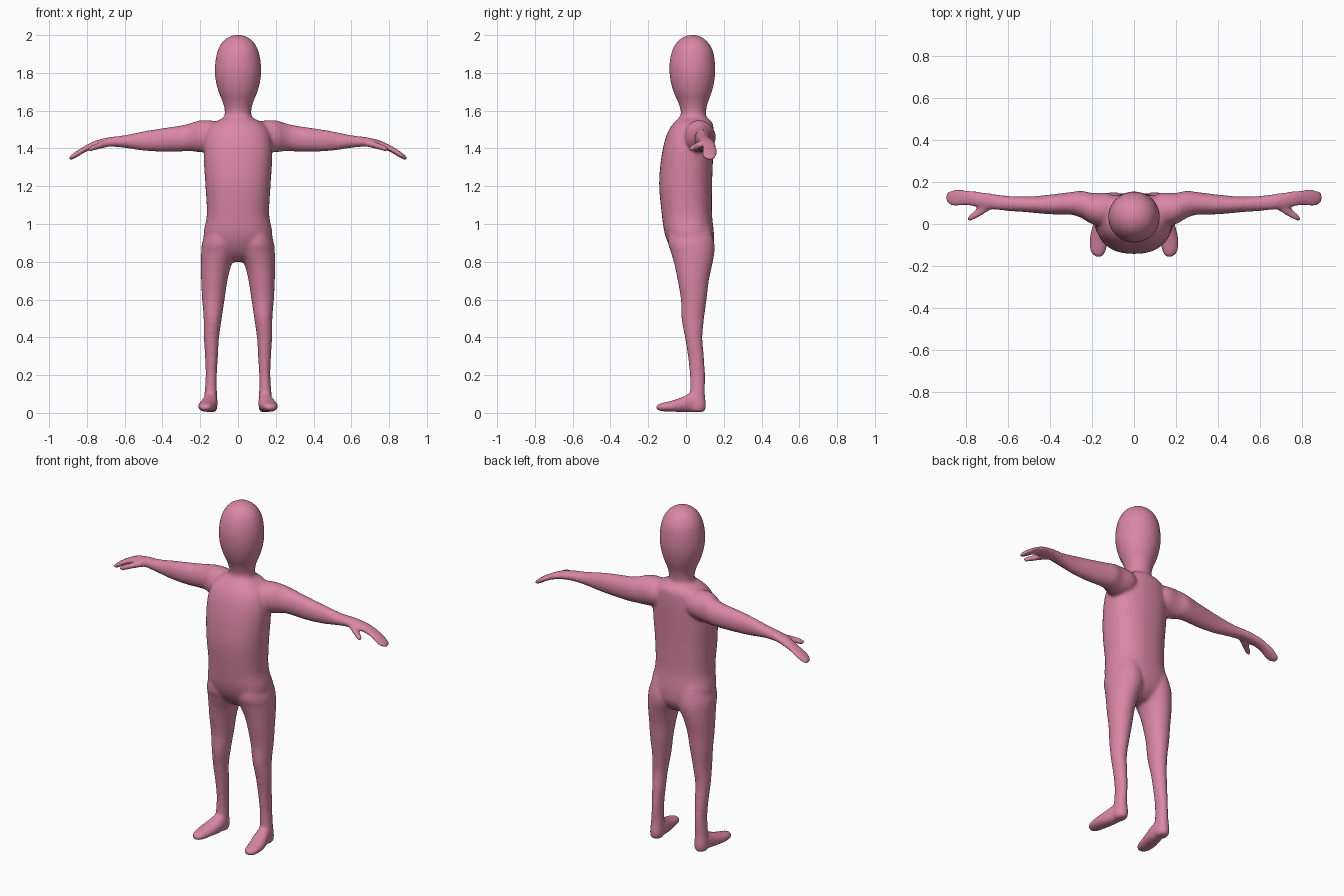
import bpy, bmesh, math

SIDES, STEPS = 40, 5
bm = bmesh.new()


def spline(p, q, r, s, t):
    # Catmull-Rom blend of four rows
    return [0.5 * (2*b + (c - a)*t + (2*a - 5*b + 4*c - d)*t*t + (3*b - a - 3*c + d)*t**3)
            for a, b, c, d in zip(p, q, r, s)]


def loft(rows, place, power=2.0):
    """Rows are (t, a0, a1, b0, b1): an oval spanning a0..a1 by b0..b1 at position t."""
    full = []
    for i in range(len(rows) - 1):
        p, s = rows[max(i - 1, 0)], rows[min(i + 2, len(rows) - 1)]
        full += [spline(p, rows[i], rows[i + 1], s, k / STEPS) for k in range(STEPS)]
    full.append(rows[-1])
    rings = []
    for t, a0, a1, b0, b1 in full:
        ring = []
        for k in range(SIDES):
            ang = 2 * math.pi * k / SIDES
            c, s = math.cos(ang), math.sin(ang)
            a = (a0 + a1)/2 + (a1 - a0)/2 * math.copysign(abs(c)**(2/power), c)
            b = (b0 + b1)/2 + (b1 - b0)/2 * math.copysign(abs(s)**(2/power), s)
            ring.append(bm.verts.new(place(t, a, b)))
        rings.append(ring)
    for r, q in zip(rings, rings[1:]):
        for k in range(SIDES):
            n = (k + 1) % SIDES
            bm.faces.new((r[k], r[n], q[n], q[k]))
    bm.faces.new(rings[0])
    bm.faces.new(rings[-1])


def upright(rows, **kw):
    # symmetric column: rows are (z, half width, y front, y back)
    loft([(z, -w, w, y0, y1) for z, w, y0, y1 in rows], lambda t, a, b: (a, b, t), **kw)


# head and neck
upright([(1.48, .085, -.03, .11), (1.55, .078, -.035, .11), (1.59, .070, -.027, .106),
         (1.64, .079, -.040, .115), (1.70, .103, -.066, .137), (1.77, .120, -.084, .152),
         (1.84, .122, -.088, .154), (1.91, .110, -.076, .145), (1.96, .085, -.050, .118),
         (1.99, .048, -.014, .082), (2.002, .010, .025, .045)])

# torso
upright([(.80, .05, .00, .08), (.83, .11, -.045, .12), (.88, .165, -.085, .146),
         (.95, .182, -.113, .148), (1.05, .165, -.128, .138), (1.2, .172, -.142, .138),
         (1.32, .180, -.135, .142), (1.42, .180, -.118, .146), (1.49, .165, -.095, .146),
         (1.535, .13, -.065, .14), (1.565, .07, -.035, .11)], power=2.3)

for side in (1, -1):
    # leg
    loft([(.98, .03, .165, -.09, .13), (.90, .004, .190, -.095, .150),
          (.85, .006, .195, -.080, .151), (.78, .036, .196, -.060, .138),
          (.70, .056, .195, -.044, .121), (.60, .071, .190, -.027, .109),
          (.50, .086, .182, -.024, .096), (.40, .100, .181, -.006, .087),
          (.30, .106, .175, .010, .095), (.20, .112, .171, .020, .101),
          (.10, .111, .178, .020, .100), (.05, .108, .182, .015, .106),
          (.015, .112, .180, .02, .102), (.003, .125, .165, .04, .085)],
         lambda t, a, b: (side * a, b, t))
    # foot
    loft([(.09, .13, .16, .02, .06), (.07, .115, .175, .005, .09), (.03, .107, .185, .003, .105),
          (-.02, .110, .200, .004, .084), (-.07, .120, .211, .006, .066),
          (-.12, .132, .209, .008, .054), (-.145, .143, .198, .012, .047),
          (-.160, .163, .178, .022, .036)],
         lambda t, a, b: (side * a, t, b), power=2.2)
    # arm and hand
    loft([(.08, 1.42, 1.52, .03, .13), (.13, 1.39, 1.546, -.01, .148),
          (.20, 1.380, 1.549, .000, .148), (.25, 1.386, 1.534, .028, .158),
          (.30, 1.384, 1.522, .044, .152), (.40, 1.383, 1.507, .046, .140),
          (.50, 1.388, 1.491, .055, .131), (.60, 1.403, 1.470, .062, .134),
          (.68, 1.409, 1.460, .070, .145), (.75, 1.400, 1.443, .080, .156),
          (.80, 1.384, 1.420, .088, .162), (.85, 1.356, 1.390, .082, .164),
          (.88, 1.340, 1.368, .092, .158), (.895, 1.342, 1.354, .110, .145)],
         lambda t, a, b: (side * t, b, a))
    # thumb
    loft([(.67, 1.412, 1.445, .075, .11), (.71, 1.402, 1.440, .050, .100),
          (.75, 1.392, 1.426, .026, .070), (.78, 1.384, 1.414, .013, .046),
          (.793, 1.388, 1.404, .016, .032)],
         lambda t, a, b: (side * t, b, a))

bmesh.ops.recalc_face_normals(bm, faces=bm.faces[:])
mesh = bpy.data.meshes.new("body")
bm.to_mesh(mesh)
bm.free()
body = bpy.data.objects.new("body", mesh)
bpy.context.collection.objects.link(body)

# fuse the parts into one soft skin
fuse = body.modifiers.new("fuse", 'REMESH')
fuse.mode = 'VOXEL'
fuse.voxel_size = .009
fuse.use_smooth_shade = True
soften = body.modifiers.new("soften", 'SMOOTH')
soften.factor = .5
soften.iterations = 8

pink = bpy.data.materials.new("pink skin")
pink.diffuse_color = (.70, .24, .37, 1)
mesh.materials.append(pink)
for f in mesh.polygons:
    f.use_smooth = True
